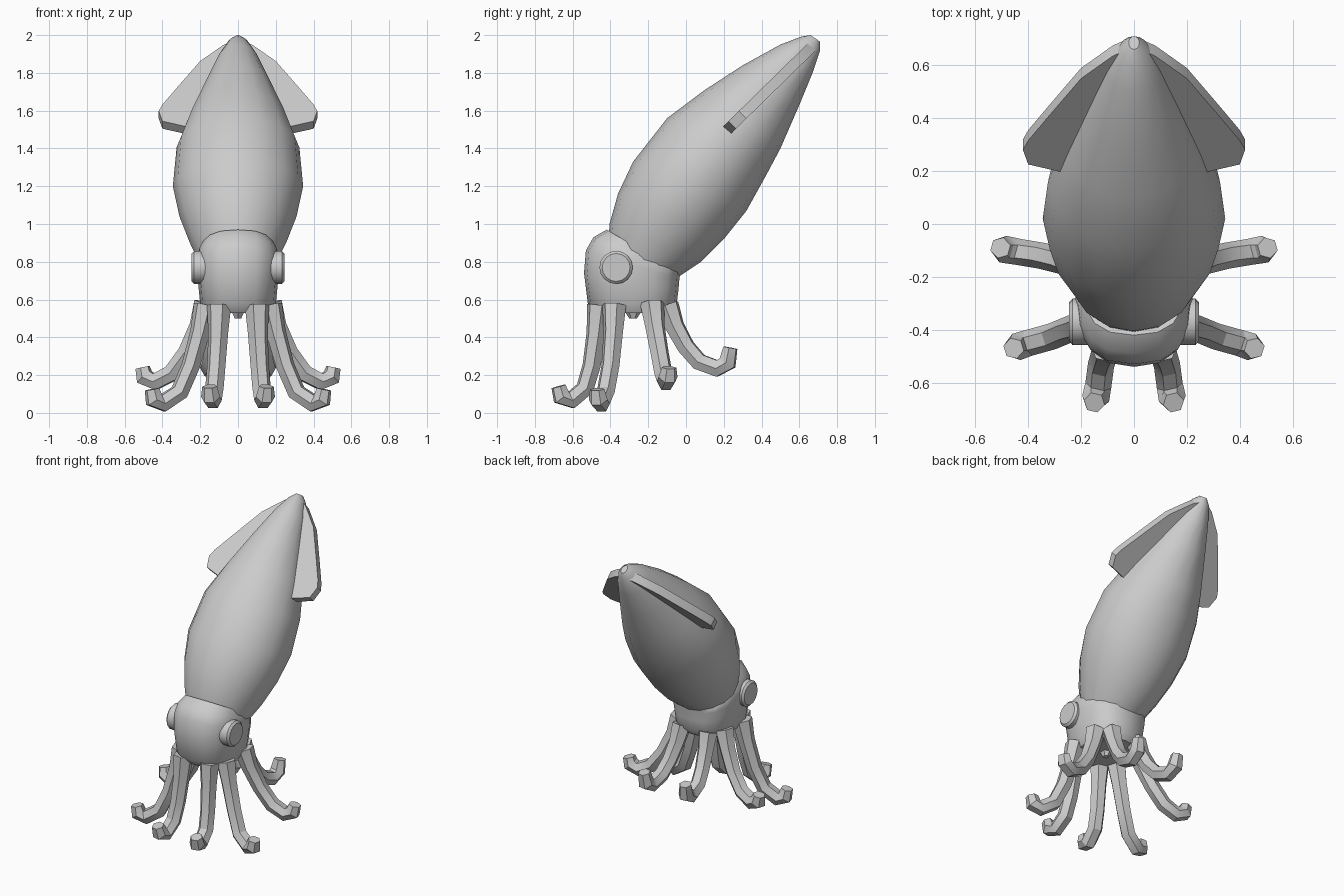
import bpy, bmesh, math
from mathutils import Vector

cube = bpy.data.objects.get("Cube")
if cube:
    bpy.data.objects.remove(cube, do_unlink=True)

grey = bpy.data.materials.new("soft_grey")
grey.use_nodes = True
grey.diffuse_color = (0.6, 0.6, 0.6, 1)
grey.node_tree.nodes["Principled BSDF"].inputs["Base Color"].default_value = grey.diffuse_color


def finish(name, bm, angle=30):
    """Turn a bmesh into a shaded object with sharp creases kept."""
    bmesh.ops.recalc_face_normals(bm, faces=bm.faces)
    mesh = bpy.data.meshes.new(name)
    bm.to_mesh(mesh)
    bm.free()
    mesh.materials.append(grey)
    mesh.shade_smooth()
    mesh.set_sharp_from_angle(angle=math.radians(angle))
    obj = bpy.data.objects.new(name, mesh)
    bpy.context.collection.objects.link(obj)
    return obj


def loft(name, rings, angle=30):
    """Skin a list of equal rings and cap both ends."""
    bm = bmesh.new()
    loops = [[bm.verts.new(p) for p in ring] for ring in rings]
    n = len(loops[0])
    for a, b in zip(loops, loops[1:]):
        for i in range(n):
            j = (i + 1) % n
            bm.faces.new((a[i], a[j], b[j], b[i]))
    bm.faces.new(loops[0])
    bm.faces.new(loops[-1])
    return finish(name, bm, angle)


def body_ring(front, back, half_width, power=2.0, n=16):
    """Rounded ring spanning a front and a back (y, z) point."""
    f, b = Vector((0, *front)), Vector((0, *back))
    mid, half = (f + b) / 2, (f - b) / 2
    ring = []
    for i in range(n):
        t = math.tau * i / n
        c, s = math.cos(t), math.sin(t)
        u = math.copysign(abs(c) ** (2 / power), c)
        v = math.copysign(abs(s) ** (2 / power), s)
        ring.append(mid + half * u + Vector((half_width * v, 0, 0)))
    return ring


# Mantle: leaning teardrop
mantle = [((-.41, .90), (-.04, .72), .21), ((-.405, 1.0), (.08, .80), .255),
          ((-.36, 1.16), (.20, .92), .31), ((-.28, 1.33), (.32, 1.07), .345),
          ((-.10, 1.56), (.42, 1.25), .325), ((.10, 1.71), (.50, 1.40), .26),
          ((.30, 1.84), (.60, 1.63), .175), ((.50, 1.95), (.67, 1.80), .105),
          ((.61, 1.992), (.71, 1.92), .055), ((.66, 2.0), (.71, 1.965), .02)]
loft("mantle", [body_ring(*r) for r in mantle], 40)

# Head: squarer collar around the mantle opening
head = [((-.48, .53), (-.08, .53), .175), ((-.52, .58), (-.05, .57), .20),
        ((-.54, .74), (-.04, .65), .212), ((-.53, .86), (-.035, .71), .222),
        ((-.49, .93), (-.03, .74), .215), ((-.42, .97), (-.05, .75), .195)]
loft("head", [body_ring(*r, power=2.5) for r in head], 45)

# Beak under the head
loft("beak", [body_ring((-.34, .56), (-.22, .56), .05, n=6),
              body_ring((-.30, .50), (-.26, .50), .02, n=6)])

# Fin outline (x, y) on the sloping plane through the mantle
fin_outline = [(0, .69), (.08, .655), (.2, .57), (.32, .43), (.4, .335),
               (.42, .30), (.40, .245), (.27, .215), (.1, .30), (0, .5)]
fin_normal = Vector((0, -1, 1)).normalized()

# Tentacle centre lines for the left half
tentacles = {
    "front": [(.10, -.46, .57), (.105, -.475, .42), (.115, -.50, .25),
              (.125, -.535, .13), (.135, -.61, .066), (.145, -.66, .085), (.15, -.675, .14)],
    "front_side": [(.17, -.38, .57), (.20, -.385, .43), (.25, -.40, .25),
                   (.31, -.425, .11), (.40, -.45, .05), (.445, -.465, .07), (.455, -.47, .125)],
    "back_side": [(.17, -.18, .58), (.205, -.165, .46), (.27, -.14, .32),
                  (.35, -.12, .21), (.44, -.105, .165), (.495, -.095, .19), (.505, -.09, .24)],
    "back": [(.10, -.10, .57), (.11, -.06, .46), (.125, 0, .35),
             (.14, .07, .27), (.15, .165, .235), (.155, .22, .265), (.16, .235, .345)],
}
radii = [.066, .054, .05, .05, .05, .052, .04]


def tentacle(name, path):
    """Six-sided tube with a level cross axis along the path."""
    out = path[-1] - path[0]
    side = Vector((0, 0, 1)).cross(out).normalized()
    rings = []
    for k, p in enumerate(path):
        tangent = (path[min(k + 1, len(path) - 1)] - path[max(k - 1, 0)]).normalized()
        normal = tangent.cross(side).normalized()
        rings.append([p + radii[k] * (side * math.cos(math.tau * i / 6)
                                      + normal * math.sin(math.tau * i / 6)) for i in range(6)])
    loft(name, rings, 32)


for label, sign in (("left", 1), ("right", -1)):
    # Fins, slightly bevelled towards the top face
    slabs = []
    for offset in (-.028, .028):
        slabs.append([Vector((sign * x, y, 1.5 + (y - .22) * .98)) + fin_normal * offset
                      for x, y in fin_outline])
    loft(label + "_fin", slabs)

    # Eyes: bevelled discs
    rings = []
    for x, r in ((.16, .088), (.232, .088), (.245, .074)):
        rings.append([Vector((sign * x, -.37 + r * math.cos(math.tau * i / 16),
                              .77 + r * math.sin(math.tau * i / 16))) for i in range(16)])
    loft(label + "_eye", rings)

    # Tentacles
    for place, points in tentacles.items():
        tentacle(f"{label}_{place}_tentacle", [Vector((sign * x, y, z)) for x, y, z in points])
